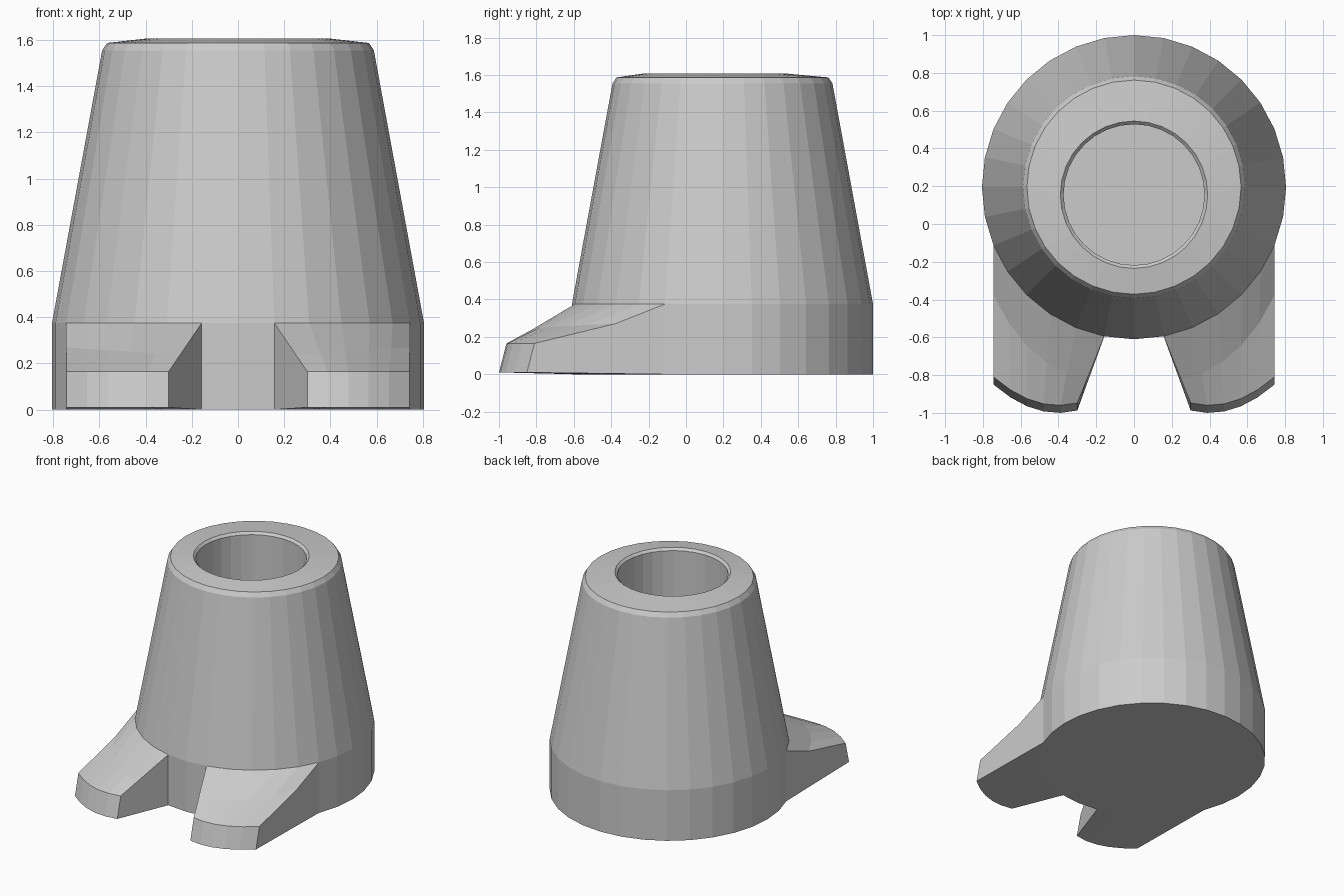
import bpy
import bmesh
from math import sin, cos, pi

if "Cube" in bpy.data.objects:
    bpy.data.objects.remove(bpy.data.objects["Cube"], do_unlink=True)

SIDES = 32
BODY_Y, HOLE_Y = 0.195, 0.155
BASE_R, BASE_H = 0.805, 0.375

grey = bpy.data.materials.new("plain grey")
grey.use_nodes = True
colour = (0.6, 0.6, 0.6, 1)
grey.diffuse_color = colour
grey.node_tree.nodes["Principled BSDF"].inputs["Base Color"].default_value = colour


def finish(bm, name):
    bmesh.ops.recalc_face_normals(bm, faces=bm.faces)
    mesh = bpy.data.meshes.new(name)
    bm.to_mesh(mesh)
    bm.free()
    mesh.materials.append(grey)
    obj = bpy.data.objects.new(name, mesh)
    bpy.context.collection.objects.link(obj)


def ring_point(i, radius, centre_y, z):
    a = 2 * pi * i / SIDES
    return (radius * sin(a), centre_y - radius * cos(a), z)


# Tapered body with a chamfered rim and an off-centre socket
rings = [
    (BASE_R, BODY_Y, 0), (BASE_R, BODY_Y, BASE_H),
    (0.588, BODY_Y, 1.555), (0.567, BODY_Y, 1.587),
    (0.39, HOLE_Y, 1.607), (0.373, HOLE_Y, 1.59), (0.373, HOLE_Y, 0.6),
]
bm = bmesh.new()
loops = [[bm.verts.new(ring_point(i, *ring)) for i in range(SIDES)] for ring in rings]
for low, high in zip(loops, loops[1:]):
    for i in range(SIDES):
        j = (i + 1) % SIDES
        bm.faces.new((low[i], low[j], high[j], high[i]))
bm.faces.new(loops[0])
bm.faces.new(loops[-1])
finish(bm, "body")


# Toes grow out of the lower wall, one column per wall edge
def make_toe(name, side):
    bm = bmesh.new()
    columns = []
    for k in range(6):
        u = k / 5
        bx, by, bz = ring_point(k + 1, BASE_R, BODY_Y, BASE_H)
        x = 0.30 + 0.443 * u
        y = -0.96 + 1.27 * (x - 0.40) ** 2
        t = 0.65 - 0.27 * u
        middle = (bx + (x - bx) * t, by + (y - by) * t,
                  bz + (0.165 - bz) * t - 0.025 * u)
        points = [(bx, by, bz), middle, (x, y, 0.165), (x, y - 0.04, 0.01), (bx, by, 0)]
        columns.append([bm.verts.new((side * p[0], p[1], p[2])) for p in points])
    for a, b in zip(columns, columns[1:]):
        for r in range(5):
            s = (r + 1) % 5
            bm.faces.new((a[r], b[r], b[s], a[s]))
    bm.faces.new(columns[0])
    bm.faces.new(columns[-1])
    finish(bm, name)


make_toe("left_toe", 1)
make_toe("right_toe", -1)
